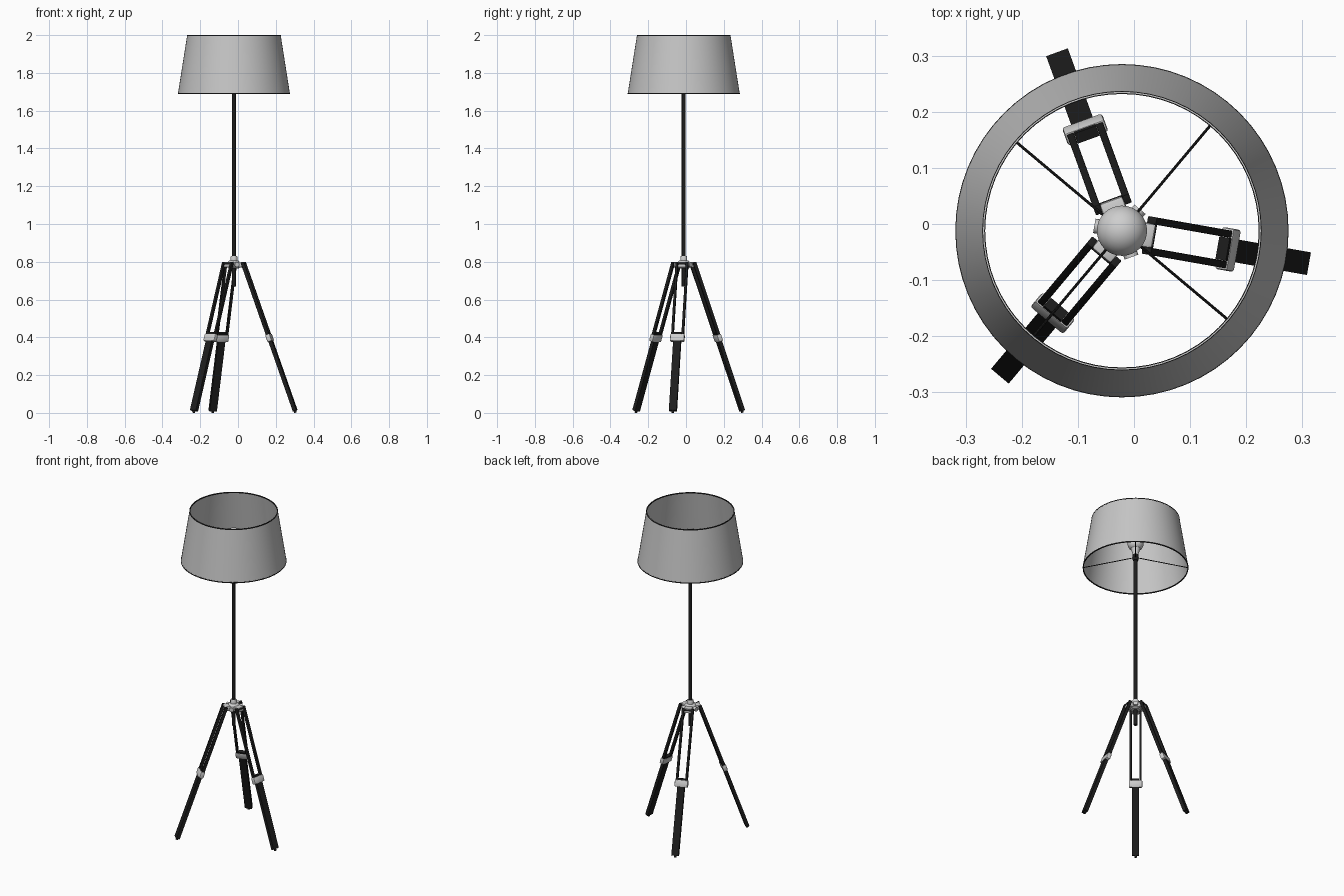
import bpy, bmesh, math
from mathutils import Matrix, Vector

if "Cube" in bpy.data.objects:
    bpy.data.objects.remove(bpy.data.objects["Cube"])

CX, CY = -0.0215, -0.012          # axis of pole and shade


def material(name, c):
    m = bpy.data.materials.new(name)
    m.diffuse_color = (c, c, c, 1)
    m.use_nodes = True
    m.node_tree.nodes["Principled BSDF"].inputs["Base Color"].default_value = m.diffuse_color
    return m


BLACK = material("black paint", 0.012)
SILVER = material("brushed silver", 0.62)
FABRIC = material("shade fabric", 0.56)
GLASS = material("bulb glass", 0.62)


def finish(name, bm, mat, smooth=True):
    bmesh.ops.recalc_face_normals(bm, faces=bm.faces)
    me = bpy.data.meshes.new(name)
    bm.to_mesh(me)
    bm.free()
    me.materials.append(mat)
    ob = bpy.data.objects.new(name, me)
    bpy.context.collection.objects.link(ob)
    if smooth:
        bpy.ops.object.select_all(action='DESELECT')
        ob.select_set(True)
        bpy.context.view_layer.objects.active = ob
        bpy.ops.object.shade_smooth_by_angle(angle=math.radians(35))
    return ob


def lathe(name, profile, mat, seg=32, closed=False):
    """Spin (radius, z) points round the lamp axis."""
    bm = bmesh.new()
    vs = [bm.verts.new((CX + r, CY, z)) for r, z in profile]
    pairs = list(zip(vs, vs[1:])) + ([(vs[-1], vs[0])] if closed else [])
    es = [bm.edges.new(p) for p in pairs]
    bmesh.ops.spin(bm, geom=vs + es, cent=(CX, CY, 0), axis=(0, 0, 1),
                   angle=math.tau, steps=seg, use_duplicate=False)
    bmesh.ops.remove_doubles(bm, verts=bm.verts, dist=1e-5)
    return finish(name, bm, mat)


def box(name, M, lo, hi, mat, bevel=0.0):
    """Box between two corners in the frame M."""
    lo, hi = Vector(lo), Vector(hi)
    bm = bmesh.new()
    T = M @ Matrix.Translation((lo + hi) / 2) @ Matrix.Diagonal((*(hi - lo), 1))
    bmesh.ops.create_cube(bm, size=1, matrix=T)
    if bevel:
        bmesh.ops.bevel(bm, geom=bm.edges[:], offset=bevel, segments=2,
                        profile=0.5, affect='EDGES')
    return finish(name, bm, mat, bevel > 0)


def rod(name, a, b, r, mat, seg=16):
    a, b = Vector(a), Vector(b)
    d = b - a
    bm = bmesh.new()
    M = Matrix.Translation((a + b) / 2) @ d.to_track_quat('Z', 'Y').to_matrix().to_4x4()
    bmesh.ops.create_cone(bm, cap_ends=True, segments=seg, radius1=r, radius2=r,
                          depth=d.length, matrix=M)
    return finish(name, bm, mat)


def polar(r, deg, z):
    a = math.radians(deg)
    return Vector((CX + r * math.cos(a), CY + r * math.sin(a), z))


# Shade with dark rims
lathe("lampshade", [(0.2965, 1.69), (0.2475, 2.0), (0.2455, 2.0), (0.2945, 1.69)],
      FABRIC, 64, True)
for nm, r, z in (("shade_bottom_rim", 0.2945, 1.69), ("shade_top_rim", 0.2462, 1.997)):
    lathe(nm, [(r + 0.0025, z - 0.003), (r + 0.0025, z + 0.003),
               (r - 0.0025, z + 0.003), (r - 0.0025, z - 0.003)], BLACK, 64, True)

# Four wires holding the shade
for i, a in enumerate((50, 140, 230, 320)):
    rod(f"shade_wire_{i+1}", polar(0.005, a, 1.755), polar(0.294, a, 1.69), 0.0025, BLACK, 8)

# Bulb and socket
neck = [(0.0, 1.765), (0.016, 1.766), (0.018, 1.785), (0.027, 1.812)]
ball = [(0.045 * math.cos(t), 1.845 + 0.045 * math.sin(t))
        for t in (math.radians(d) for d in range(-36, 90, 14))]
lathe("bulb", neck + ball + [(0.0, 1.89)], GLASS)
lathe("bulb_socket", [(0, 1.735), (0.014, 1.735), (0.017, 1.745), (0.017, 1.772), (0, 1.772)], BLACK)

# Pole, running down through the hub
lathe("pole", [(0, 0.67), (0.0105, 0.67), (0.0105, 1.74), (0, 1.74)], BLACK, 24)

# Hub with collar
lathe("hub", [(0, 0.765), (0.026, 0.765), (0.033, 0.772), (0.033, 0.797), (0.026, 0.805),
              (0.018, 0.808), (0.018, 0.826), (0.015, 0.831), (0, 0.831)], SILVER)

TOP_R, TOP_Z, FOOT_R, FOOT_Z = 0.052, 0.79, 0.329, 0.012
for i, a in enumerate((-10, 110, 230)):
    n = i + 1
    top, foot = polar(TOP_R, a, TOP_Z), polar(FOOT_R, a, FOOT_Z)
    along = (foot - top).normalized()
    length = (foot - top).length
    ar = math.radians(a)
    side = Vector((-math.sin(ar), math.cos(ar), 0))
    out = along.cross(side)
    # leg frame: x runs down the leg, y across it, z through its thickness
    L = Matrix.Translation(top) @ Matrix((along, side, out)).transposed().to_4x4()
    # level frame for the hub parts
    H = Matrix.Translation((CX, CY, 0)) @ Matrix.Rotation(ar, 4, 'Z')

    # Hub lug and the small knob between legs
    box(f"hub_lug_{n}", H, (0.02, -0.022, 0.77), (0.058, 0.022, 0.8), SILVER, 0.005)
    rod(f"hub_knob_{n}", polar(0.02, a + 60, 0.785), polar(0.05, a + 60, 0.785), 0.013, SILVER)
    # Hinge pin
    rod(f"hinge_pin_{n}", top - side * 0.034, top + side * 0.034, 0.008, BLACK)
    # Twin upper rails
    for s, nm in ((-1, "a"), (1, "b")):
        y0, y1 = sorted((s * 0.021, s * 0.034))
        box(f"upper_rail_{n}{nm}", L, (-0.008, y0, -0.009), (0.43, y1, 0.009), BLACK, 0.002)
    # Lower leg, clamp and foot
    box(f"lower_leg_{n}", L, (0.388, -0.0205, -0.01), (length, 0.0205, 0.01), BLACK)
    box(f"leg_clamp_{n}", L, (0.397, -0.038, -0.0125), (0.437, 0.038, 0.0125), SILVER, 0.005)
    rod(f"foot_{n}", foot - along * 0.01, polar(FOOT_R + 0.002, a, 0.001), 0.007, BLACK, 12)
